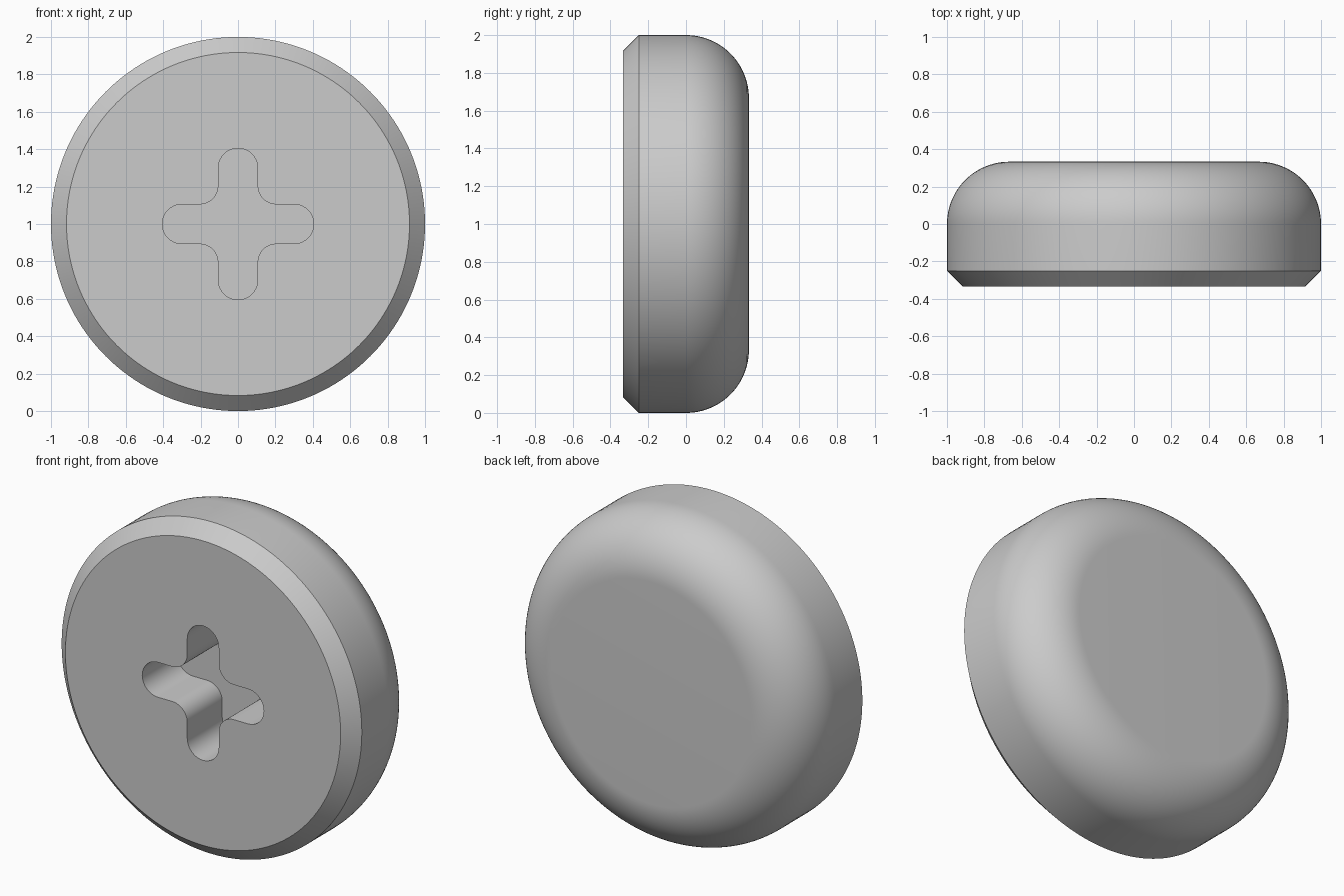
import bpy
import bmesh
from math import sin, cos, pi, radians

cube = bpy.data.objects.get("Cube")
if cube:
    bpy.data.objects.remove(cube, do_unlink=True)

grey = bpy.data.materials.new("plain grey")
grey.use_nodes = True
colour = (0.6, 0.6, 0.6, 1)
grey.diffuse_color = colour
grey.node_tree.nodes["Principled BSDF"].inputs["Base Color"].default_value = colour

HALF = 0.333      # half thickness, also the radius of the rounded back edge
CHAMFER = 0.083
CENTRE_Z = 1.0


def arc(cx, cy, r, start, end, steps):
    """Points on an arc, angles in degrees."""
    angles = [radians(start + (end - start) * i / steps) for i in range(steps + 1)]
    return [(cx + r * cos(a), cy + r * sin(a)) for a in angles]


def loft(name, loops):
    """Skin closed loops of points and cap both ends."""
    bm = bmesh.new()
    rings = [[bm.verts.new(p) for p in loop] for loop in loops]
    n = len(rings[0])
    for a, b in zip(rings, rings[1:]):
        for i in range(n):
            j = (i + 1) % n
            bm.faces.new((a[i], a[j], b[j], b[i]))
    bm.faces.new(rings[0])
    bm.faces.new(rings[-1])
    bmesh.ops.recalc_face_normals(bm, faces=bm.faces)
    mesh = bpy.data.meshes.new(name)
    bm.to_mesh(mesh)
    bm.free()
    mesh.materials.append(grey)
    obj = bpy.data.objects.new(name, mesh)
    bpy.context.collection.objects.link(obj)
    return obj


# Round body: chamfered front, straight rim, rounded back
profile = [(1 - CHAMFER, -HALF), (1, -HALF + CHAMFER)]
profile += arc(1 - HALF, 0, HALF, 0, 90, 24)
SIDES = 160
turns = [2 * pi * i / SIDES for i in range(SIDES)]
body = loft("button_body", [[(r * cos(t), y, CENTRE_Z + r * sin(t)) for t in turns]
                            for r, y in profile])

# Cross-shaped socket: round arm tips joined by filleted inner corners
WIDTH, TIP, FILLET = 0.105, 0.3, 0.1
corner = WIDTH + FILLET
quarter = arc(TIP, 0, WIDTH, -90, 90, 20) + arc(corner, corner, FILLET, 270, 180, 12)
outline = []
for k in range(4):
    c, s = cos(k * pi / 2), sin(k * pi / 2)
    outline += [(x * c - z * s, x * s + z * c) for x, z in quarter]
cutter = loft("socket_cutter", [[(x, y, CENTRE_Z + z) for x, z in outline]
                                for y in (-0.5, 0)])
cutter.hide_render = True

# Cut the socket, then drop the cutter
cut = body.modifiers.new("socket", 'BOOLEAN')
cut.operation = 'DIFFERENCE'
cut.solver = 'EXACT'
cut.object = cutter
bpy.ops.object.select_all(action='DESELECT')
body.select_set(True)
bpy.context.view_layer.objects.active = body
bpy.ops.object.modifier_apply(modifier=cut.name)
bpy.data.objects.remove(cutter, do_unlink=True)

bpy.ops.object.shade_smooth_by_angle(angle=radians(30))
